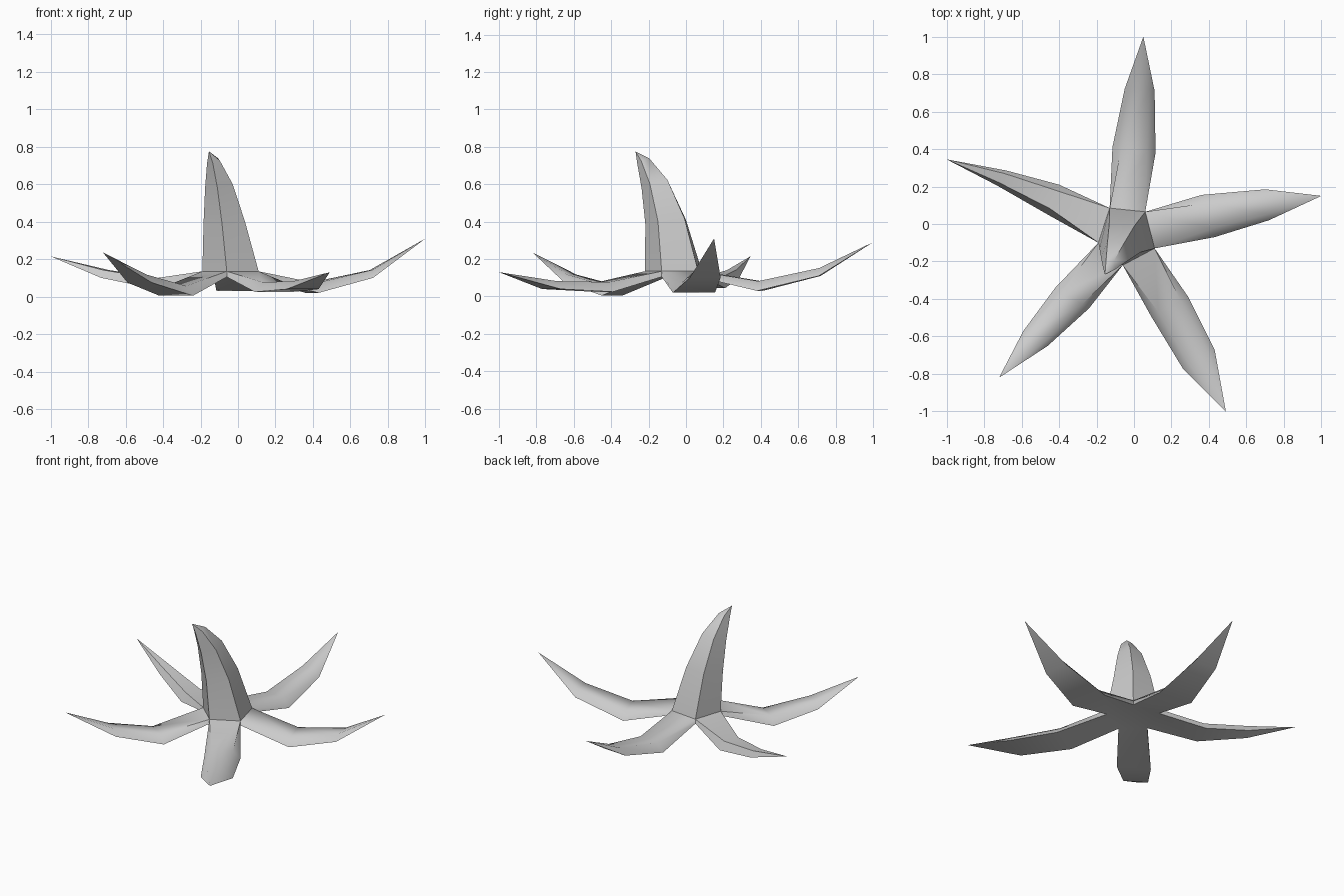
import bpy, bmesh, math
from mathutils import Vector

if "Cube" in bpy.data.objects:
    bpy.data.objects.remove(bpy.data.objects["Cube"])

grey = bpy.data.materials.new("pale_grey")
grey.diffuse_color = (0.6, 0.6, 0.6, 1)
grey.use_nodes = True
grey.node_tree.nodes["Principled BSDF"].inputs["Base Color"].default_value = grey.diffuse_color

# Notches between neighbouring arms, counter-clockwise from the right-back one
notches = [(0.06, 0.065), (-0.13, 0.085), (-0.19, -0.10), (-0.06, -0.22), (0.11, -0.13)]

# Arm i grows from the edge notch i -> notch i+1.
# Each: inner section (first side, second side, z), outer section, tip
arms = [
    (((0.115, 0.38), (-0.115, 0.41), 0.03), ((0.11, 0.71), (-0.05, 0.72), 0.11), (0.05, 1.0, 0.29)),
    (((-0.40, 0.21), (-0.46, 0.05), 0.045), ((-0.68, 0.285), (-0.73, 0.205), 0.10), (-1.0, 0.345, 0.215)),
    (((-0.42, -0.34), (-0.24, -0.45), 0.005), ((-0.59, -0.57), (-0.46, -0.65), 0.075), (-0.72, -0.82, 0.235)),
    (((0.09, -0.49), (0.29, -0.39), 0.025), ((0.26, -0.77), (0.43, -0.67), 0.04), (0.49, -1.0, 0.13)),
    (((0.43, -0.07), (0.36, 0.155), 0.02), ((0.72, 0.02), (0.70, 0.185), 0.10), (1.0, 0.15, 0.31)),
]

# Horn rings: centre, radius, tilt of the ring towards the bend
horn = [((-0.07, -0.10, 0.40), 0.118, 0.15),
        ((-0.10, -0.16, 0.60), 0.078, 0.3),
        ((-0.13, -0.225, 0.725), 0.036, 0.4)]
horn_tip = (-0.155, -0.27, 0.775)

bm = bmesh.new()


def vert(x, y, z):
    return bm.verts.new((x, y, z))


def bridge(a, b):
    """Quads between two closed loops of equal length."""
    n = len(a)
    for i in range(n):
        bm.faces.new((a[i], a[(i + 1) % n], b[(i + 1) % n], b[i]))


def cap(loop, tip):
    """Triangles from a closed loop to a point."""
    for i in range(len(loop)):
        bm.faces.new((loop[i], loop[(i + 1) % len(loop)], tip))


def section(first, second, z, thick):
    """Four-sided arm section: wide below, narrower on top."""
    a, b = Vector(first), Vector(second)
    p, q = a.lerp(b, 0.2), a.lerp(b, 0.8)
    return [vert(*a, z), vert(*b, z), vert(*q, z + thick), vert(*p, z + thick)]


# Central hub: flat five-sided underside and upper ring
low = [vert(x, y, 0.105) for x, y in notches]
high = [vert(x, y, 0.135) for x, y in notches]
bm.faces.new(low)

# Five upturned arms
for i, (inner, outer, tip) in enumerate(arms):
    j = (i + 1) % 5
    root = [low[i], low[j], high[j], high[i]]
    s1, s2 = section(*inner, 0.052), section(*outer, 0.042)
    bridge(root, s1)
    bridge(s1, s2)
    cap(s2, vert(*tip))

# Curved central horn
angles = [math.atan2(y + 0.06, x + 0.04) for x, y in notches]
ring = high
bend = Vector((-0.5, -0.86))
for (cx, cy, cz), r, tilt in horn:
    new = []
    for a in angles:
        d = Vector((math.cos(a), math.sin(a))) * r
        new.append(vert(cx + d.x, cy + d.y, cz - tilt * d.dot(bend)))
    bridge(ring, new)
    ring = new
cap(ring, vert(*horn_tip))

bmesh.ops.recalc_face_normals(bm, faces=bm.faces)
mesh = bpy.data.meshes.new("five_armed_body")
bm.to_mesh(mesh)
bm.free()
mesh.materials.append(grey)
body = bpy.data.objects.new("five_armed_body", mesh)
bpy.context.collection.objects.link(body)
bpy.context.view_layer.objects.active = body
body.select_set(True)
bpy.ops.object.shade_smooth_by_angle(angle=math.radians(60))
